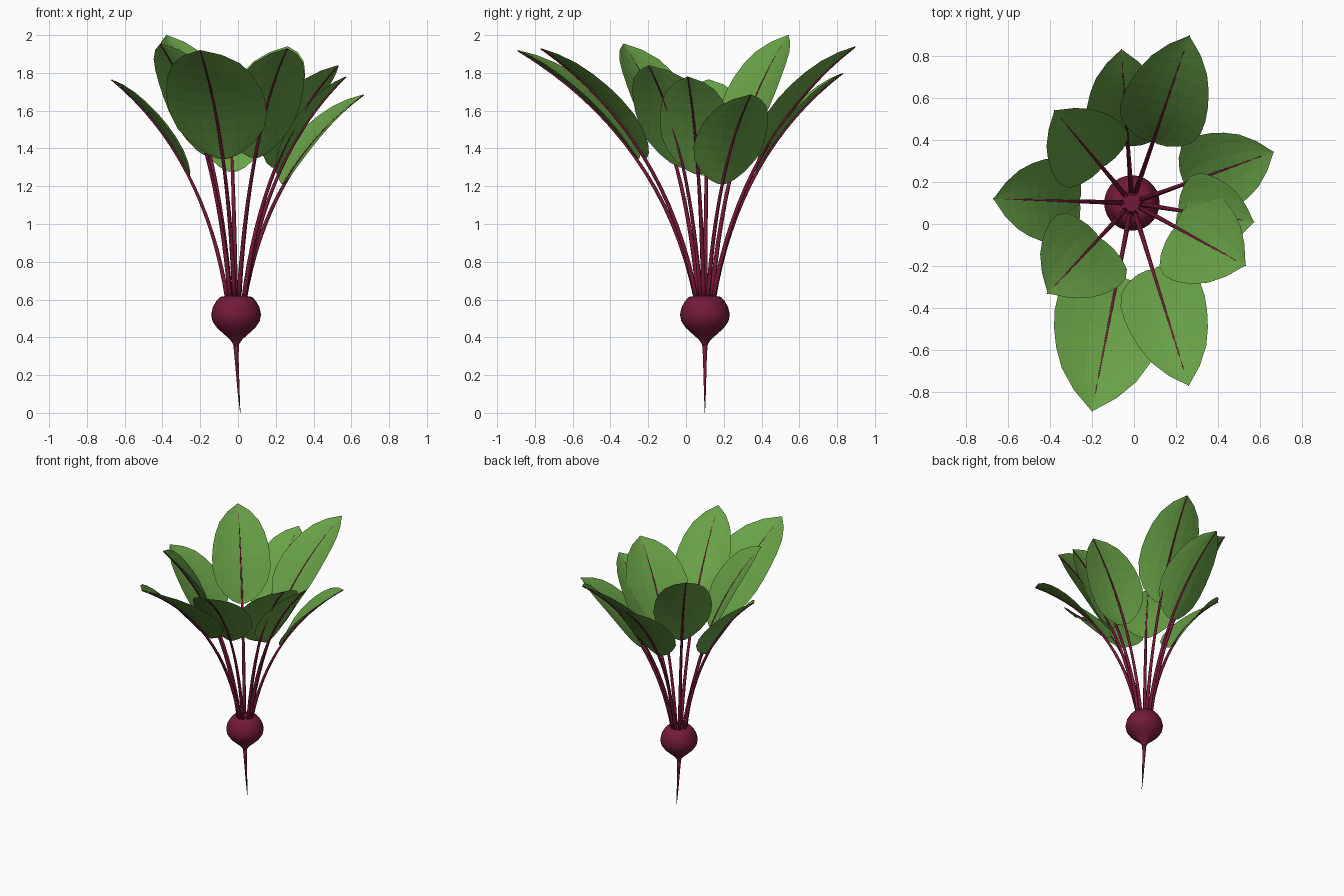
import bpy, bmesh, math
from mathutils import Vector

if "Cube" in bpy.data.objects:
    bpy.data.objects.remove(bpy.data.objects["Cube"])


def material(name, rgb):
    m = bpy.data.materials.new(name)
    m.diffuse_color = (*rgb, 1)
    m.use_nodes = True
    m.node_tree.nodes["Principled BSDF"].inputs["Base Color"].default_value = m.diffuse_color
    return m


BEET = material("beet purple", (0.17, 0.010, 0.042))
STALK = material("stalk crimson", (0.19, 0.009, 0.042))
GREEN = material("leaf green", (0.14, 0.36, 0.062))
CENTRE = Vector((-0.01, 0.10, 0))


def finish(bm, name, mat, smooth=False):
    me = bpy.data.meshes.new(name)
    bm.to_mesh(me)
    bm.free()
    me.materials.append(mat)
    for p in me.polygons:
        p.use_smooth = smooth
    ob = bpy.data.objects.new(name, me)
    bpy.context.collection.objects.link(ob)
    return ob


def tube(name, mat, rings, sides, smooth=True):
    """Loft circles: rings = (centre, radius, side axis, up axis)."""
    bm = bmesh.new()
    loops = []
    for c, r, a, b in rings:
        loops.append([bm.verts.new(c + r * (a * math.cos(k * math.tau / sides)
                                            + b * math.sin(k * math.tau / sides)))
                      for k in range(sides)])
    for lo, hi in zip(loops, loops[1:]):
        for k in range(sides):
            j = (k + 1) % sides
            bm.faces.new((lo[k], lo[j], hi[j], hi[k]))
    bm.faces.new(loops[0])
    bm.faces.new(loops[-1])
    bmesh.ops.recalc_face_normals(bm, faces=bm.faces)
    return finish(bm, name, mat, smooth)


X, Y = Vector((1, 0, 0)), Vector((0, 1, 0))

# Bulb and tap root: z, radius, sideways drift
bulb = [(0.618, 0.06, 0), (0.614, 0.085, 0), (0.592, 0.105, 0), (0.56, 0.123, 0),
        (0.52, 0.132, 0), (0.485, 0.125, 0), (0.45, 0.101, 0), (0.42, 0.068, 0),
        (0.39, 0.034, 0), (0.365, 0.016, 0), (0.34, 0.012, 0)]
root = [(0.37, 0.016, 0), (0.30, 0.011, 0.002), (0.20, 0.008, 0.008),
        (0.10, 0.005, 0.014), (0.0, 0.001, 0.022)]
for name, prof, sides in (("bulb", bulb, 28), ("tap_root", root, 10)):
    tube(name, BEET, [(CENTRE + Vector((d, 0, z)), r, X, Y) for z, r, d in prof], sides)


def curve(R, Z, t):
    """Arching leaf path: outward distance, height and unit tangent."""
    p0, p2 = Vector((0.042, 0.59)), Vector((R, Z))
    p1 = Vector((0.05 + 0.18 * (R - 0.05), 0.6 + 0.65 * (Z - 0.6)))
    p = (1 - t) ** 2 * p0 + 2 * t * (1 - t) * p1 + t * t * p2
    d = ((1 - t) * (p1 - p0) + t * (p2 - p1)).normalized()
    return p, d


# Blade outline: position along the blade, share of half width
OUTLINE = [(0, 0.12), (0.03, 0.36), (0.1, 0.64), (0.2, 0.88), (0.32, 0.99), (0.44, 1.0),
           (0.56, 0.95), (0.68, 0.85), (0.8, 0.68), (0.91, 0.39), (1, 0.01)]
START = 0.49
ACROSS = 6


def leaf(i, tip, width):
    off = Vector(tip) - CENTRE
    R, Z = math.hypot(off.x, off.y), off.z
    out = Vector((off.x, off.y, 0)) / R
    side = Vector((-out.y, out.x, 0))

    def frame(t):
        p, d = curve(R, Z, t)
        pos = CENTRE + out * p.x + Vector((0, 0, p.y))
        return pos, Vector((0, 0, d.x)) - out * d.y   # position, inward normal

    # Stalk running on as the midrib
    rings = []
    for k in range(17):
        t = k / 16
        pos, n = frame(t)
        r = 0.013 - 0.004 * t / START if t < START else 0.009 - 0.012 * (t - START)
        rings.append((pos - n * 0.003, r, side, n))
    tube(f"stalk_{i}", STALK, rings, 6)

    # Shallow cupped blade
    bm = bmesh.new()
    rows = []
    for s, w in OUTLINE:
        pos, n = frame(START + (1 - START) * s)
        hw = w * width / 2
        row = []
        for k in range(ACROSS + 1):
            u = 2 * k / ACROSS - 1
            row.append(bm.verts.new(pos + side * hw * u + n * 0.2 * hw * abs(u) ** 1.5))
        rows.append(row)
    for a, b in zip(rows, rows[1:]):
        for k in range(ACROSS):
            bm.faces.new((a[k], b[k], b[k + 1], a[k + 1]))
    bmesh.ops.recalc_face_normals(bm, faces=bm.faces)
    bm.normal_update()
    if sum(f.normal.z for f in bm.faces) < 0:
        bmesh.ops.reverse_faces(bm, faces=bm.faces)
    finish(bm, f"leaf_blade_{i}", GREEN)


# Leaf tips and widths, round the crown
LEAVES = [((0.263, 0.895, 1.94), 0.41), ((-0.06, 0.83, 1.80), 0.38),
          ((-0.378, 0.54, 2.0), 0.41), ((-0.668, 0.12, 1.765), 0.41),
          ((-0.41, -0.33, 1.955), 0.45), ((-0.20, -0.89, 1.92), 0.53),
          ((0.26, -0.768, 1.93), 0.40), ((0.53, -0.197, 1.84), 0.46),
          ((0.57, 0.01, 1.78), 0.38), ((0.663, 0.343, 1.685), 0.39)]
for i, (tip, width) in enumerate(LEAVES, 1):
    leaf(i, tip, width)
